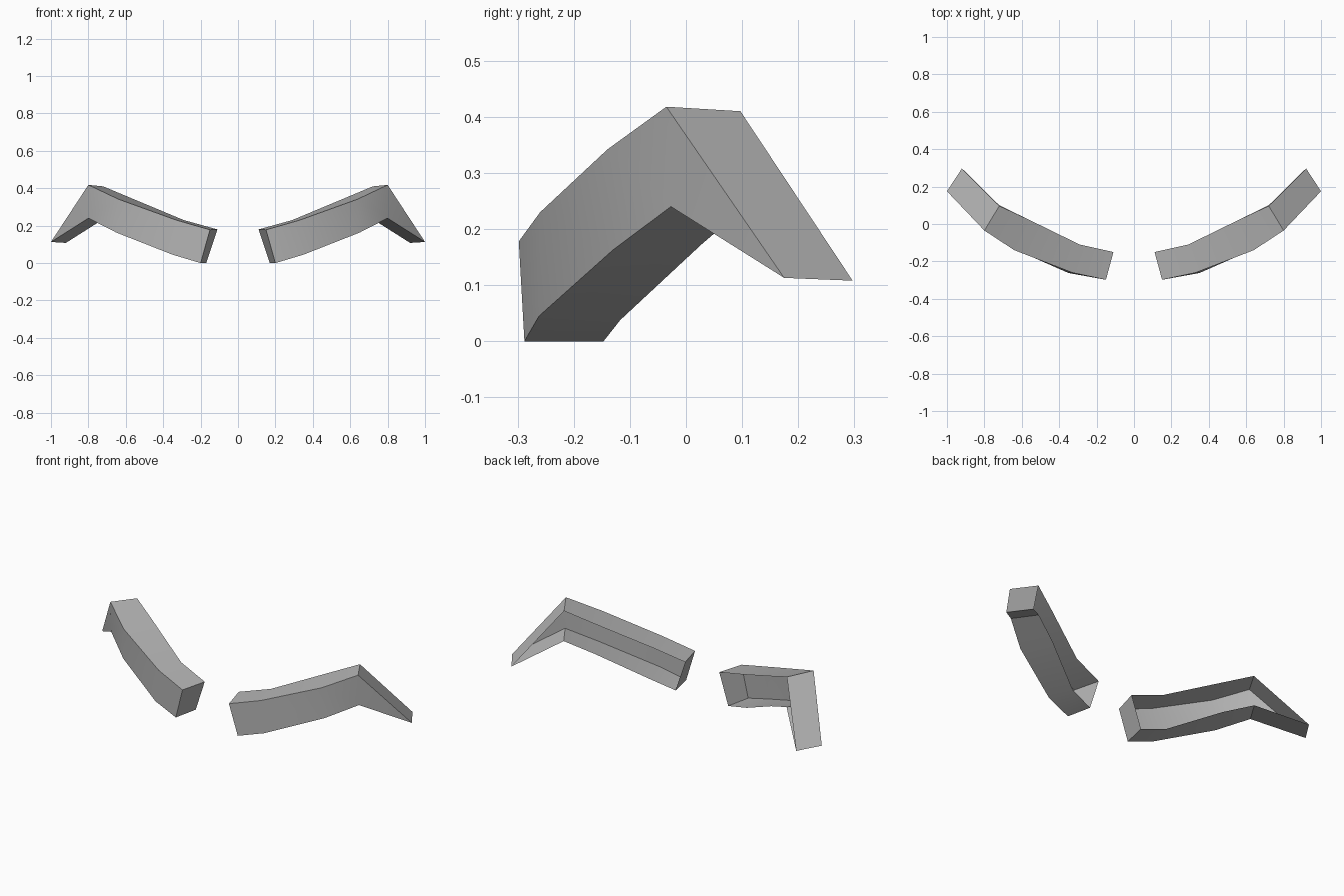
import bpy, bmesh, math

cube = bpy.data.objects.get("Cube")
if cube:
    bpy.data.objects.remove(cube, do_unlink=True)

grey = bpy.data.materials.new("plain grey")
grey.use_nodes = True
colour = (0.45, 0.45, 0.45, 1)
grey.diffuse_color = colour
grey.node_tree.nodes["Principled BSDF"].inputs["Base Color"].default_value = colour

# Cross-sections from the inner end to the pointed outer tip:
# back top, front top, front bottom, back bottom
sections = [
    [(.11, -.15, .18), (.15, -.298, .178), (.2, -.288, 0), (.17, -.147, 0)],
    [(.29, -.11, .23), (.33, -.26, .23), (.35, -.262, .045), (.31, -.117, .038)],
    [(.57, .027, .347), (.64, -.14, .342), (.65, -.13, .163), (.57, .027, .172)],
    [(.72, .097, .41), (.8, -.035, .418), (.8, -.027, .24), (.72, .1, .235)],
    [(.92, .297, .108), (1, .175, .113), (1, .175, .113), (.92, .297, .108)],
]


def brow_channel(name, side):
    """Thin channel, open at the back, closed at the inner end."""
    bm = bmesh.new()
    rings = [[bm.verts.new((side * x, y, z)) for x, y, z in s] for s in sections]
    for a, b in zip(rings, rings[1:]):
        for i in range(3):
            bm.faces.new((a[i], a[i + 1], b[i + 1], b[i]))
    bm.faces.new(rings[0][::-1])
    # Top and bottom strips meet in one edge at the tip
    bmesh.ops.remove_doubles(bm, verts=bm.verts[:], dist=0.001)
    if side < 0:
        bmesh.ops.reverse_faces(bm, faces=bm.faces[:])
    mesh = bpy.data.meshes.new(name)
    bm.to_mesh(mesh)
    bm.free()
    mesh.materials.append(grey)
    obj = bpy.data.objects.new(name, mesh)
    bpy.context.collection.objects.link(obj)
    bpy.ops.object.select_all(action='DESELECT')
    obj.select_set(True)
    bpy.context.view_layer.objects.active = obj
    bpy.ops.object.shade_smooth_by_angle(angle=math.radians(30))


brow_channel("left_brow", 1)
brow_channel("right_brow", -1)
